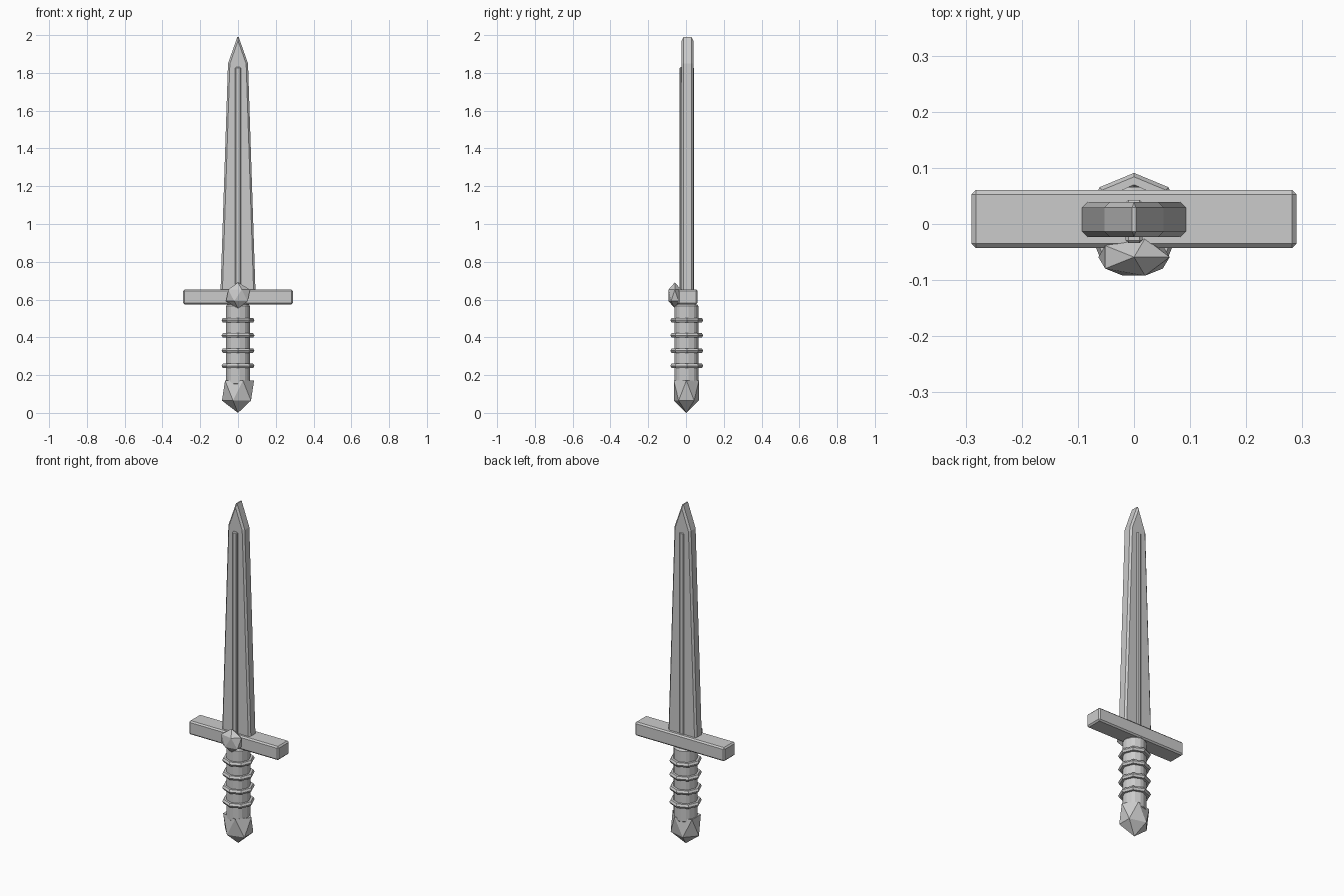
import bpy, bmesh

if "Cube" in bpy.data.objects:
    bpy.data.objects.remove(bpy.data.objects["Cube"], do_unlink=True)

steel = bpy.data.materials.new("plain_grey")
steel.use_nodes = True
GREY = (0.6, 0.6, 0.6, 1)
steel.diffuse_color = GREY
steel.node_tree.nodes["Principled BSDF"].inputs["Base Color"].default_value = GREY


def finish(name, bm, location=(0, 0, 0), bevel=0):
    bmesh.ops.recalc_face_normals(bm, faces=bm.faces)
    mesh = bpy.data.meshes.new(name)
    bm.to_mesh(mesh)
    bm.free()
    mesh.materials.append(steel)
    obj = bpy.data.objects.new(name, mesh)
    obj.location = location
    bpy.context.collection.objects.link(obj)
    if bevel:
        mod = obj.modifiers.new("Bevel", "BEVEL")
        mod.width = bevel
        mod.segments = 1
        mod.limit_method = "ANGLE"
    return obj


def slab(name, outline, front, back, bevel):
    """Extrude an x-z outline from the front y to the back y."""
    bm = bmesh.new()
    face = bm.faces.new([bm.verts.new((x, front, z)) for x, z in outline])
    new = bmesh.ops.extrude_face_region(bm, geom=[face])["geom"]
    moved = [v for v in new if isinstance(v, bmesh.types.BMVert)]
    bmesh.ops.translate(bm, verts=moved, vec=(0, back - front, 0))
    return finish(name, bm, bevel=bevel)


def box_outline(half, low, high):
    return [(-half, low), (half, low), (half, high), (-half, high)]


def faceted_gem(name, size, location, sunk_top=None):
    bm = bmesh.new()
    bmesh.ops.create_icosphere(bm, subdivisions=1, radius=1)
    if sunk_top is not None:
        max(bm.verts, key=lambda v: v.co.z).co.z = sunk_top
    bmesh.ops.scale(bm, verts=bm.verts, vec=size)
    return finish(name, bm, location)


# Blade with a raised central rib on both sides
slab("blade", [(-0.094, 0.6), (0.094, 0.6), (0.053, 1.85), (0, 2.0), (-0.053, 1.85)],
     -0.023, 0.039, 0.01)
slab("blade_rib", box_outline(0.015, 0.6, 1.83), -0.034, 0.043, 0.005)

# Crossguard and its front gem
slab("crossguard", box_outline(0.29, 0.574, 0.654), -0.043, 0.061, 0.008)
faceted_gem("guard_gem", (0.071, 0.039, 0.069), (0, -0.059, 0.622))

# Eight-sided grip
bm = bmesh.new()
bmesh.ops.create_cone(bm, cap_ends=True, segments=8, radius1=0.067, radius2=0.067, depth=0.43)
bmesh.ops.translate(bm, verts=bm.verts, vec=(0, 0, 0.36))
finish("grip", bm, (0, 0.003, 0), 0.01)

# Rings around the grip
for i in range(4):
    bpy.ops.mesh.primitive_torus_add(major_segments=8, minor_segments=6,
                                     major_radius=0.073, minor_radius=0.014,
                                     location=(0, 0.004, 0.249 + 0.0805 * i))
    ring = bpy.context.object
    ring.name = f"grip_ring_{i + 1}"
    ring.data.materials.append(steel)

# Faceted pommel cupping the end of the grip
faceted_gem("pommel", (0.095, 0.078, 0.118), (0, 0.002, 0.118), sunk_top=0.3)
